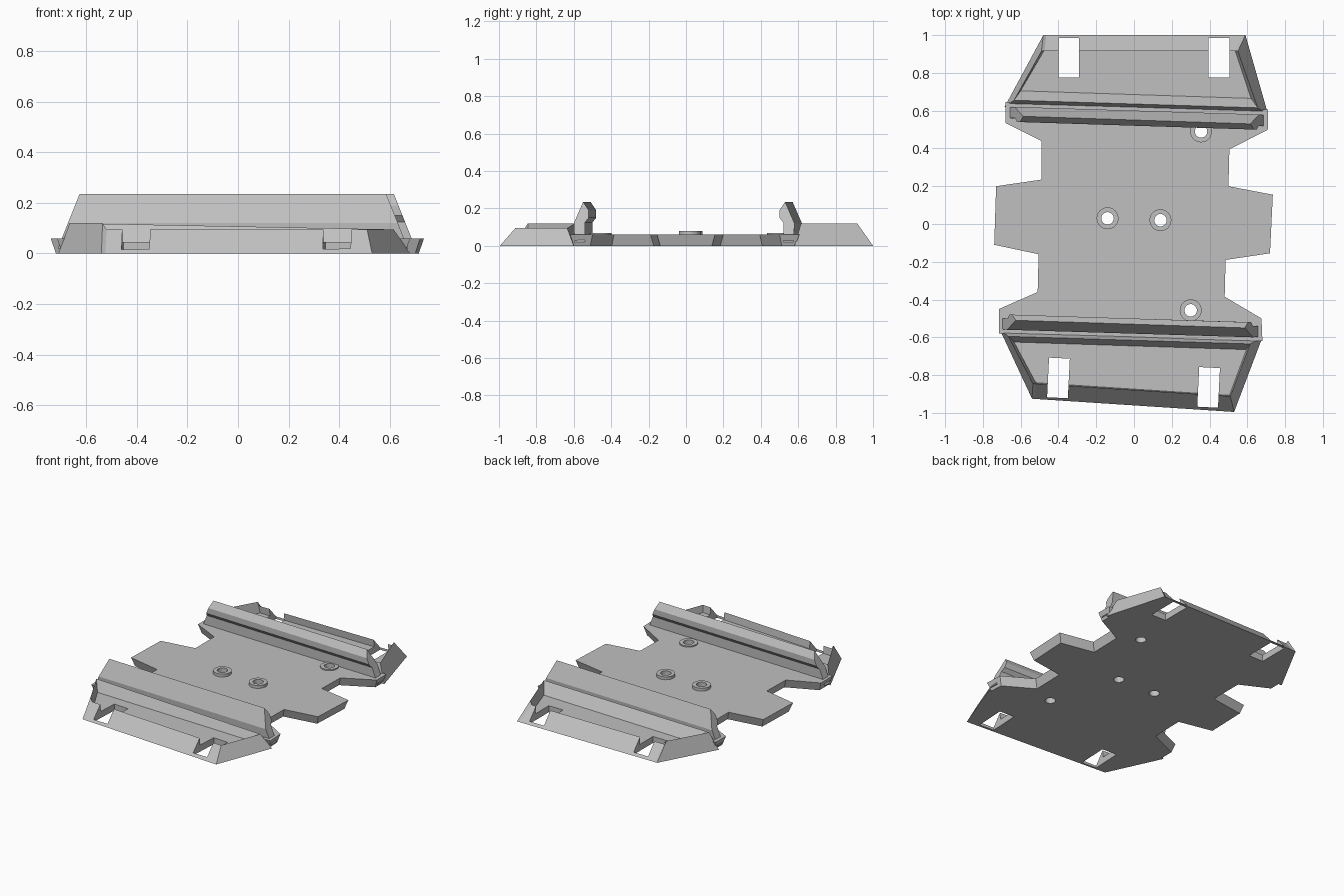
import bpy, bmesh, math
from mathutils import Vector

cube = bpy.data.objects.get("Cube")
if cube:
    bpy.data.objects.remove(cube, do_unlink=True)

GREY = bpy.data.materials.new("light grey")
GREY.use_nodes = True
COLOUR = (0.53, 0.53, 0.53, 1)
GREY.diffuse_color = COLOUR
GREY.node_tree.nodes["Principled BSDF"].inputs["Base Color"].default_value = COLOUR


def loft(name, loops):
    """Solid skinned through loops of matching points, capped at both ends."""
    bm = bmesh.new()
    rows = [[bm.verts.new(p) for p in loop] for loop in loops]
    n = len(rows[0])
    for a, b in zip(rows, rows[1:]):
        for i in range(n):
            j = (i + 1) % n
            bm.faces.new((a[i], a[j], b[j], b[i]))
    caps = [bm.faces.new(rows[0]), bm.faces.new(rows[-1])]
    bmesh.ops.triangulate(bm, faces=caps)
    bmesh.ops.recalc_face_normals(bm, faces=bm.faces)
    mesh = bpy.data.meshes.new(name)
    bm.to_mesh(mesh)
    bm.free()
    obj = bpy.data.objects.new(name, mesh)
    mesh.materials.append(GREY)
    bpy.context.collection.objects.link(obj)
    return obj


def circle(x, y, r, z, n=24):
    return [(x + r * math.cos(math.tau * i / n), y + r * math.sin(math.tau * i / n), z)
            for i in range(n)]


def box_loops(x, y, w, d, turn):
    c, s = math.cos(turn), math.sin(turn)
    corners = [(-w / 2, -d / 2), (w / 2, -d / 2), (w / 2, d / 2), (-w / 2, d / 2)]
    return [[(x + c * u - s * v, y + s * u + c * v, z) for u, v in corners] for z in (-0.1, 0.3)]


def cut(obj, loops):
    """Subtract a solid and discard the cutter."""
    cutter = loft("cutter", loops)
    cutter.hide_render = True
    mod = obj.modifiers.new("cut", 'BOOLEAN')
    mod.operation, mod.solver, mod.object = 'DIFFERENCE', 'EXACT', cutter
    bpy.context.view_layer.objects.active = obj
    bpy.ops.object.modifier_apply(modifier=mod.name)
    bpy.data.objects.remove(cutter, do_unlink=True)


def inset(points, d):
    """Move a counter-clockwise outline inward by d."""
    pts = [Vector(p) for p in points]
    out = []
    for i, p in enumerate(pts):
        a = (p - pts[i - 1]).normalized()
        b = (pts[(i + 1) % len(pts)] - p).normalized()
        na, nb = Vector((-a.y, a.x)), Vector((-b.y, b.x))
        out.append(p + (na + nb) * d / (1 + na.dot(nb)))
    return out


# Base plate with side tabs and undercut edges
right_side = [(0.68, -0.62), (0.675, -0.5), (0.48, -0.385), (0.485, -0.19), (0.72, -0.155),
              (0.735, 0.155), (0.5, 0.2), (0.505, 0.395), (0.71, 0.5), (0.71, 0.605)]
left_side = [(-0.68, 0.645), (-0.68, 0.535), (-0.49, 0.44), (-0.49, 0.235), (-0.73, 0.2),
             (-0.74, -0.11), (-0.505, -0.16), (-0.51, -0.36), (-0.715, -0.45), (-0.715, -0.58)]
outline = right_side + left_side
plate = loft("base_plate", [[(p.x, p.y, 0) for p in inset(outline, 0.02)],
                            [(x, y, 0.06) for x, y in outline]])

# Bolt bosses and their through holes
for i, (x, y, top) in enumerate([(-0.14, 0.03, 0.08), (0.14, 0.02, 0.08),
                                 (0.355, 0.49, 0.068), (0.3, -0.457, 0.068)]):
    cut(plate, [circle(x, y, 0.033, -0.1), circle(x, y, 0.033, 0.2)])
    boss = loft(f"bolt_boss_{i + 1}", [circle(x, y, 0.058, 0.05), circle(x, y, 0.058, top)])
    cut(boss, [circle(x, y, 0.033, -0.1), circle(x, y, 0.033, 0.2)])

# Hooked ridge section: outward offset from the crest, height
HOOK = [(0, 0.235), (0.05, 0.12), (0.045, 0.02), (-0.01, 0.02),
        (-0.01, 0.125), (-0.03, 0.15), (-0.03, 0.19)]


def ridge(name, side, left, right):
    loft(name, [[(x - lean * 0.4 * z, y + side * o, z) for o, z in HOOK]
                for (x, y), lean in ((left, -1), (right, 1))])


def tray(name, foot, rim, floor, heights, slots, turn):
    """Sloped rim around a sunken floor; corners run ridge, lip, lip, ridge."""
    def six(loop, zs):
        a, b, c, d = [Vector(p) for p in loop]
        pts = [a, b, b.lerp(c, 0.015), c.lerp(b, 0.015), c, d]
        return [(p.x, p.y, z) for p, z in zip(pts, zs)]
    hl, hr = heights
    obj = loft(name, [six(foot, [0] * 6),
                      six(rim, [hl, hl, 0.095, 0.095, hr, hr]),
                      six(floor, [0.045] * 6)])
    for x, y in slots:
        cut(obj, box_loops(x, y, 0.11, 0.21, turn))


# Front end
ridge("front_ridge", -1, (-0.72, -0.51), (0.68, -0.55))
tray("front_tray",
     [(-0.71, -0.56), (-0.54, -0.925), (0.53, -0.995), (0.68, -0.60)],
     [(-0.665, -0.595), (-0.535, -0.845), (0.51, -0.912), (0.615, -0.635)],
     [(-0.635, -0.625), (-0.52, -0.84), (0.505, -0.907), (0.595, -0.665)],
     (0.12, 0.095), [(-0.4, -0.815), (0.395, -0.865)], -0.05)

# Back end
ridge("back_ridge", 1, (-0.68, 0.57), (0.71, 0.53))
tray("back_tray",
     [(-0.685, 0.62), (-0.48, 1.0), (0.59, 1.0), (0.71, 0.58)],
     [(-0.635, 0.655), (-0.49, 0.915), (0.55, 0.915), (0.655, 0.615)],
     [(-0.6, 0.705), (-0.475, 0.92), (0.535, 0.92), (0.62, 0.665)],
     (0.12, 0.12), [(-0.345, 0.88), (0.45, 0.88)], 0)

# Smooth the round bosses, keeping sharp edges
for obj in bpy.context.scene.objects:
    obj.select_set(obj.name.startswith("bolt_boss"))
    if obj.select_get():
        bpy.context.view_layer.objects.active = obj
bpy.ops.object.shade_smooth_by_angle()
